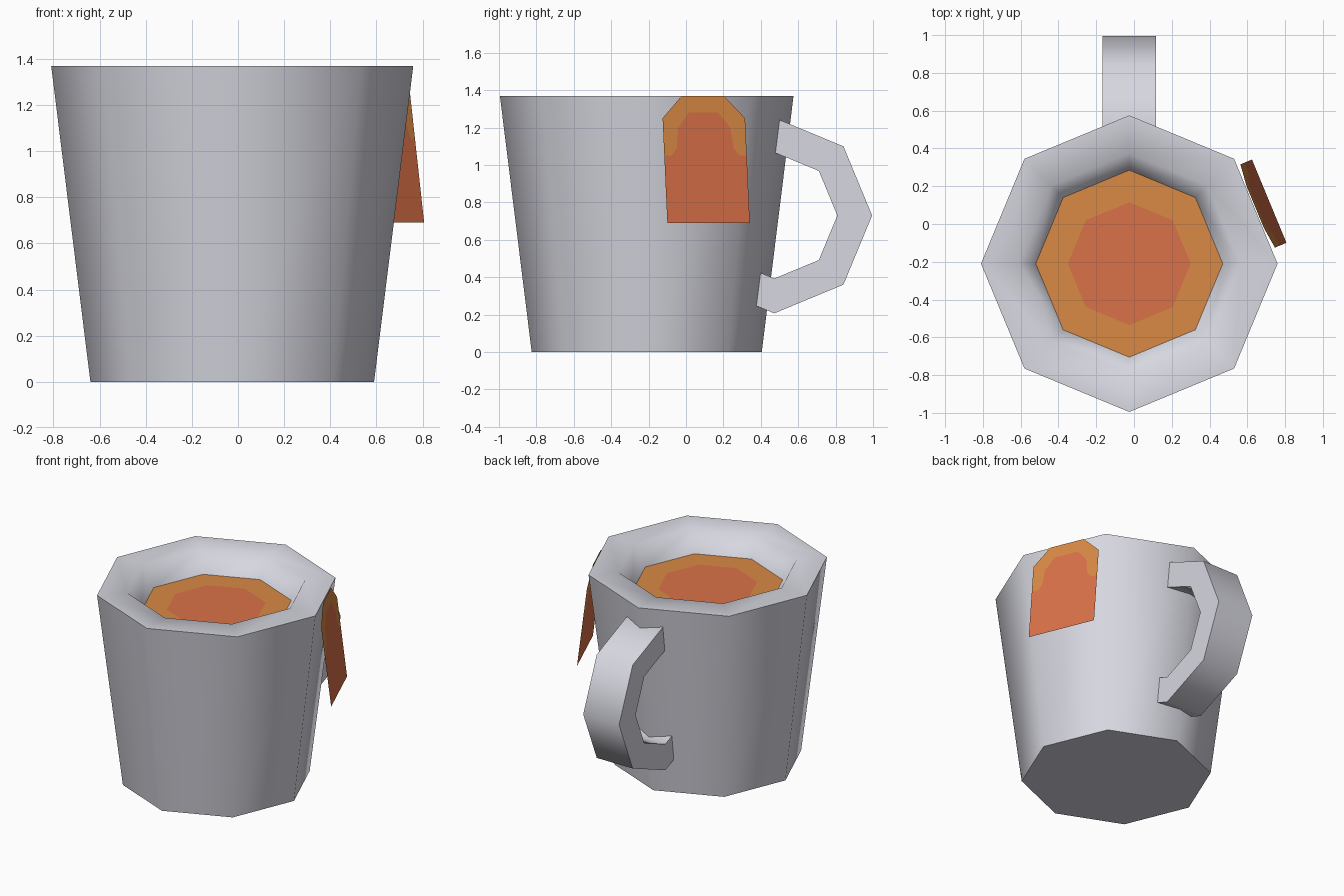
import bpy, math
from math import sin, cos, radians

if "Cube" in bpy.data.objects:
    bpy.data.objects.remove(bpy.data.objects["Cube"])

CX, CY = -0.025, -0.21      # cup axis
HEIGHT, LIQUID_Z = 1.37, 1.23
SIDES = 8


def material(name, rgb):
    m = bpy.data.materials.new(name)
    m.diffuse_color = (*rgb, 1.0)
    m.use_nodes = True
    m.node_tree.nodes["Principled BSDF"].inputs["Base Color"].default_value = m.diffuse_color
    return m


ceramic = material("pale grey ceramic", (0.68, 0.68, 0.75))
orange = material("amber orange", (0.70, 0.255, 0.06))
red = material("tea red", (0.70, 0.165, 0.065))


def build(name, verts, faces, mats, indices=None, smooth=False):
    me = bpy.data.meshes.new(name)
    me.from_pydata(verts, [], faces)
    for m in mats:
        me.materials.append(m)
    for i, p in enumerate(me.polygons):
        p.use_smooth = smooth
        if indices:
            p.material_index = indices[i]
    me.update()
    if smooth:
        me.set_sharp_from_angle(angle=radians(60))
    ob = bpy.data.objects.new(name, me)
    bpy.context.collection.objects.link(ob)
    return ob


def ring(r, z):
    return [(CX + r * cos(math.tau * i / SIDES), CY + r * sin(math.tau * i / SIDES), z)
            for i in range(SIDES)]


def bands(profile):
    """Octagonal rings joined by quads, from a list of (radius, height)."""
    verts, faces = [], []
    for r, z in profile:
        verts += ring(r, z)
    for k in range(len(profile) - 1):
        a, b = k * SIDES, (k + 1) * SIDES
        for i in range(SIDES):
            j = (i + 1) % SIDES
            faces.append((a + i, a + j, b + j, b + i))
    return verts, faces


# Cup: base, tapered outside, flat rim, tapered inside
v, f = bands([(0.615, 0), (0.785, HEIGHT), (0.585, HEIGHT), (0.495, LIQUID_Z)])
f.append(tuple(reversed(range(SIDES))))
build("cup", v, f, [ceramic], smooth=True)

# Tea: orange ring around a red middle
v, f = bands([(0.495, LIQUID_Z), (0.325, LIQUID_Z)])
f.append(tuple(range(SIDES, 2 * SIDES)))
build("tea", v, f, [orange, red], [0] * SIDES + [1])

# Handle: part of an octagonal ring, its ends buried in the cup wall
HY, HZ, HALF = 0.472, 0.73, 0.142


def arc(radius):
    pts = [(HY + radius * cos(radians(a)), HZ + radius * sin(radians(a)))
           for a in range(135, -136, -45)]
    # shorten both end segments
    for end, nxt in ((0, 1), (-1, -2)):
        pts[end] = tuple(n + 0.35 * (e - n) for e, n in zip(pts[end], pts[nxt]))
    return pts


v, f = [], []
for (oy, oz), (iy, iz) in zip(arc(0.523), arc(0.337)):
    v += [(CX - HALF, oy, oz), (CX + HALF, oy, oz),
          (CX + HALF, iy, iz), (CX - HALF, iy, iz)]
n = len(v) // 4
for k in range(n - 1):
    for c in range(4):
        d = (c + 1) % 4
        f.append((4 * k + c, 4 * k + 4 + c, 4 * k + 4 + d, 4 * k + d))
f += [(0, 1, 2, 3), (4 * n - 1, 4 * n - 2, 4 * n - 3, 4 * n - 4)]
build("handle", v, f, [ceramic], smooth=True)

# Tea bag tag: flat sheet hanging from the rim, tilted away from the cup
ANG = radians(22.5)


def tag_point(t, z):
    d = 0.811 - (z - 0.69) * 0.118
    t += 0.022
    return (CX + d * cos(ANG) - t * sin(ANG), CY + d * sin(ANG) + t * cos(ANG), z)


def mirrored(half):
    return half + [(-t, z) for t, z in reversed(half)]


inner = mirrored([(0.2385, 1.05), (0.195, 1.05), (0.165, 1.09), (0.15, 1.2), (0.085, 1.28)])
outer = mirrored([(0.2385, 1.25), (0.122, HEIGHT)])
bottom = [(-0.2385, 0.69), (0.2385, 0.69)]
v = [tag_point(*p) for p in inner + outer + bottom]
ni, no = len(inner), len(outer)
red_face = tuple(range(ni)) + (ni + no, ni + no + 1)
orange_face = tuple(range(ni, ni + no)) + tuple(reversed(range(ni)))
build("tea_tag", v, [red_face, orange_face], [orange, red], [1, 0])
